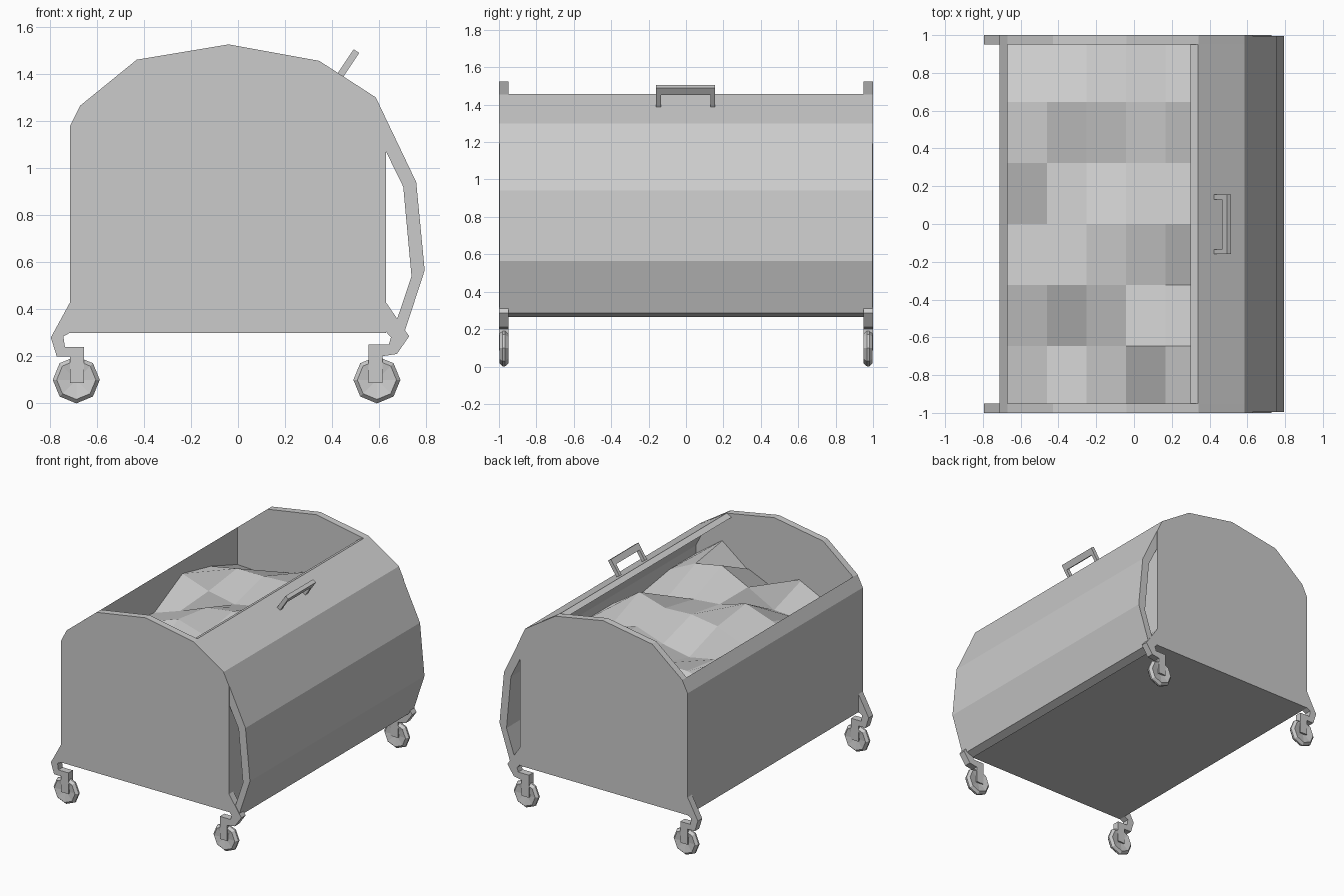
import bpy, bmesh, math
from mathutils import Vector

cube = bpy.data.objects.get("Cube")
if cube:
    bpy.data.objects.remove(cube, do_unlink=True)

GREY = (0.6, 0.6, 0.6, 1.0)
grey = bpy.data.materials.new("plain grey")
grey.use_nodes = True
grey.diffuse_color = GREY
grey.node_tree.nodes["Principled BSDF"].inputs["Base Color"].default_value = GREY


def finish(name, bm, solid=True):
    if solid:
        bmesh.ops.recalc_face_normals(bm, faces=bm.faces[:])
    mesh = bpy.data.meshes.new(name)
    bm.to_mesh(mesh)
    bm.free()
    mesh.materials.append(grey)
    obj = bpy.data.objects.new(name, mesh)
    bpy.context.collection.objects.link(obj)
    return obj


def extrude(name, profile, depth, place):
    """Extrude a flat outline; place turns (u, v, w) into a position."""
    bm = bmesh.new()
    face = bm.faces.new([bm.verts.new(place(u, v, 0)) for u, v in profile])
    shift = Vector(place(0, 0, depth)) - Vector(place(0, 0, 0))
    new = bmesh.ops.extrude_face_region(bm, geom=[face])["geom"]
    bmesh.ops.translate(bm, vec=shift, verts=[e for e in new if isinstance(e, bmesh.types.BMVert)])
    return finish(name, bm)


def extrude_y(name, profile, y0, y1):
    return extrude(name, profile, y1 - y0, lambda x, z, w: (x, y0 + w, z))


# Tray: left wall with a slanted top, floor and right wall
extrude_y("tray", [(-.713, .3), (-.713, 1.18), (-.67, 1.265), (-.67, .34),
                   (.585, .34), (.585, 1.158), (.628, 1.07), (.628, .3)], -.97, .97)

# Curved lid sheet with a slanted lip and a turned-under lower edge
lid_outer = [(.34, 1.456), (.585, 1.3), (.757, .94), (.793, .565), (.702, .287)]
lid_inner = [(.645, .266), (.737, .54), (.702, .92), (.543, 1.245), (.3, 1.437)]
extrude_y("lid", lid_outer + lid_inner, -.996, .996)

# Handle standing up from the lid
up = Vector((.555, 0, .832))
side = Vector((.832, 0, -.555))
root = Vector((.422, 0, 1.4))
extrude("lid_handle", [(-.16, 0), (-.16, .125), (.155, .125), (.155, 0), (.13, 0),
                       (.13, .08), (-.135, .08), (-.135, 0)], .028,
        lambda y, h, w: root + up * h + side * w + Vector((0, y, 0)))

# End panels, caster brackets, posts and wheels
panel = [(-.713, .3), (-.713, 1.18), (-.67, 1.265), (-.43, 1.46), (-.04, 1.525),
         (.345, 1.455), (.585, 1.3), (.628, 1.21), (.628, .3)]
left_bracket = [(-.713, .43), (-.795, .28), (-.77, .2), (-.655, .2), (-.655, .24),
                (-.735, .24), (-.742, .285), (-.713, .3)]
right_bracket = [(.628, .43), (.727, .285), (.675, .21), (.61, .2), (.555, .2), (.555, .25),
                 (.64, .25), (.65, .28), (.628, .305)]


def wheel(name, x, y):
    # Octagonal wheel with a chamfered rim and dished sides
    bm = bmesh.new()
    rings = []
    for r, w in ((.083, -.024), (.1, -.006), (.1, .006), (.083, .024)):
        rings.append([bm.verts.new((x + r * math.cos(k * math.pi / 4), y + w,
                                    .1 + r * math.sin(k * math.pi / 4))) for k in range(8)])
    hubs = [bm.verts.new((x, y + w, .1)) for w in (-.01, .01)]
    for k in range(8):
        n = (k + 1) % 8
        for a, b in zip(rings, rings[1:]):
            bm.faces.new((a[k], a[n], b[n], b[k]))
        for ring, hub in zip((rings[0], rings[-1]), hubs):
            bm.faces.new((ring[k], ring[n], hub))
    finish(name, bm)


for end, s in (("front", -1), ("back", 1)):
    y0, y1 = sorted((s * .95, s))
    extrude_y(end + "_panel", panel, y0, y1)
    for hand, outline, x in (("right", left_bracket, -.684), ("left", right_bracket, .584)):
        tag = end + "_" + hand
        extrude_y(tag + "_bracket", outline, y0, y1)
        extrude_y(tag + "_post", [(x - .029, .087), (x + .029, .087),
                                  (x + .029, .24), (x - .029, .24)], y0, y1)
        wheel(tag + "_wheel", x + (.006 if x > 0 else -.003), s * .974)

# Lumpy contents: hundredths of height, rows from front to back
heights = [
    (92, 103, 113, 100, 109, 125, 110),
    (100, 102, 103, 114, 124, 120, 110),
    (105, 113, 120, 114, 112, 108, 105),
    (101, 108, 116, 119, 118, 124, 110),
    (117, 110, 106, 110, 117, 112, 110),
    (110, 114, 114, 115, 118, 122, 108),
    (99, 98, 104, 111, 113, 114, 105),
]
bm = bmesh.new()
grid = [[bm.verts.new((-.67 + .209 * i, -.97 + .3233 * j, h / 100)) for i, h in enumerate(row)]
        for j, row in enumerate(heights)]
for a, b in zip(grid, grid[1:]):
    for i in range(len(a) - 1):
        bm.faces.new((a[i], a[i + 1], b[i + 1], b[i]))
finish("contents", bm, solid=False)
